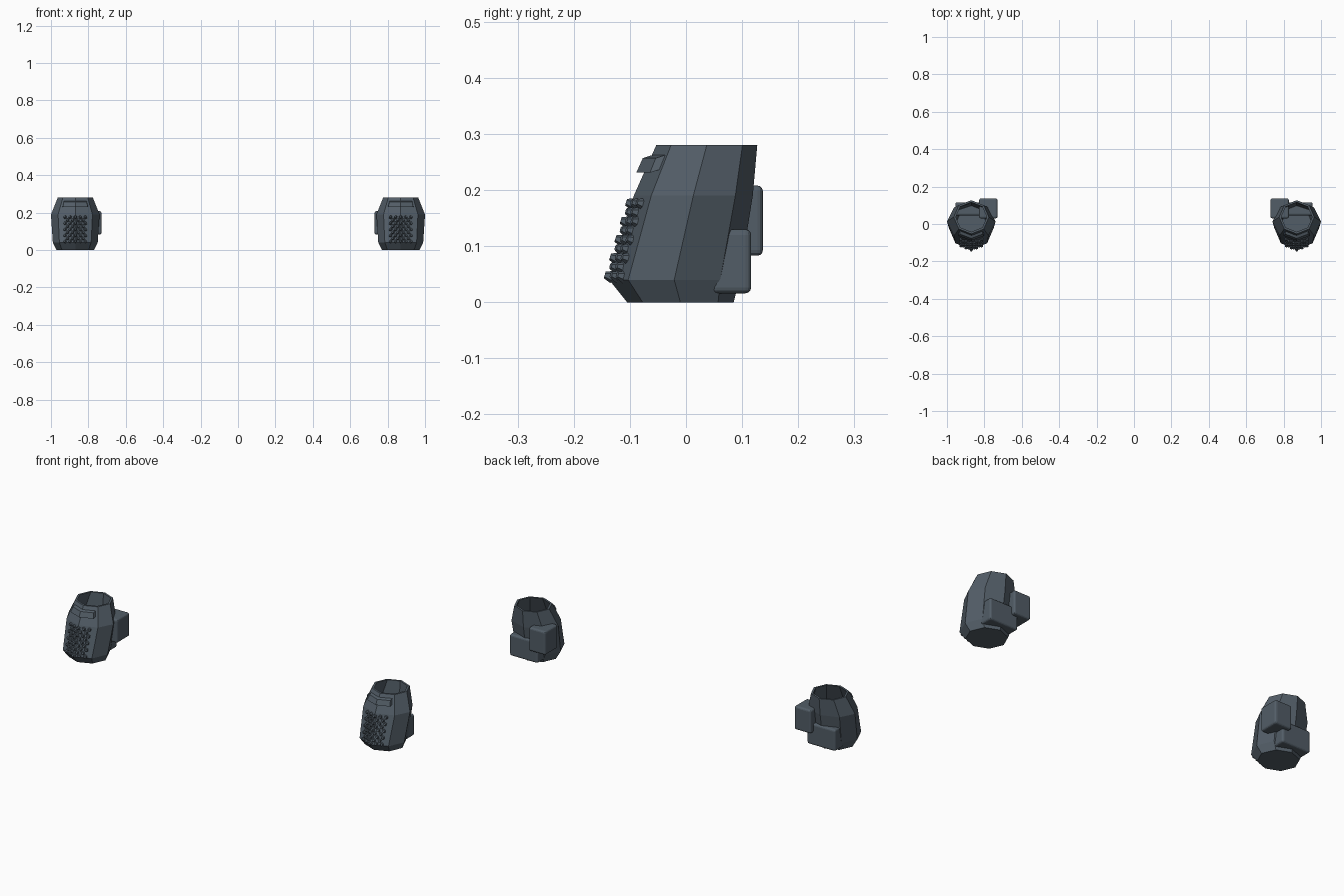
import bpy, bmesh, math
from mathutils import Vector, Matrix

if "Cube" in bpy.data.objects:
    bpy.data.objects.remove(bpy.data.objects["Cube"])

CX = 0.87
# rings: z, centre y, half width x, half depth y
RINGS = [(0.0, -0.01, 0.1, 0.095), (0.04, -0.021, 0.12, 0.116),
         (0.19, 0.013, 0.13, 0.106), (0.28, 0.037, 0.094, 0.09)]


def make(name, bm):
    """Turn a bmesh into an object mirrored to the other side."""
    bmesh.ops.recalc_face_normals(bm, faces=bm.faces[:])
    me = bpy.data.meshes.new(name)
    bm.to_mesh(me)
    bm.free()
    ob = bpy.data.objects.new(name, me)
    bpy.context.collection.objects.link(ob)
    ob.data.materials.append(mat)
    m = ob.modifiers.new("mirror", 'MIRROR')
    m.use_mirror_merge = False
    return ob


def ring_at(z):
    for a, b in zip(RINGS, RINGS[1:]):
        if a[0] <= z <= b[0]:
            t = (z - a[0]) / (b[0] - a[0])
            return [p + (q - p) * t for p, q in zip(a, b)]


def front(u, z):
    """Point on the two front facets; u runs -1..1 across them."""
    _, cy, rx, ry = ring_at(z)
    k = math.sqrt(0.5)
    return Vector((CX + u * k * rx, cy - ry + abs(u) * (1 - k) * ry, z))


def front_normal(u, z):
    s = 0.01 if u >= 0 else -0.01
    p = front(u, z)
    n = (front(u + s, z) - p).cross(front(u, z + 0.002) - p).normalized()
    return n if n.y < 0 else -n


mat = bpy.data.materials.new("slate")
mat.diffuse_color = (0.085, 0.11, 0.135, 1)
mat.use_nodes = True
mat.node_tree.nodes["Principled BSDF"].inputs["Base Color"].default_value = mat.diffuse_color

# hollow eight-sided shell: outside rings, then inside rings back down
bm = bmesh.new()
W = 0.011
prof = RINGS + [(max(z, 0.012), cy, rx - W, ry - W) for z, cy, rx, ry in reversed(RINGS)]
loops = []
for z, cy, rx, ry in prof:
    loops.append([bm.verts.new((CX + rx * math.cos(i * math.pi / 4),
                                cy + ry * math.sin(i * math.pi / 4), z)) for i in range(8)])
for a, b in zip(loops, loops[1:]):
    for i in range(8):
        j = (i + 1) % 8
        bm.faces.new((a[i], a[j], b[j], b[i]))
bm.faces.new(loops[0])
bm.faces.new(loops[-1])
make("shell", bm)

# bent strip across the upper front
bm = bmesh.new()
secs = []
for u in (-0.85, 0, 0.85):
    lo, hi = front(u, 0.236), front(u, 0.262)
    d = Vector((0, -0.016, -0.005))
    secs.append([bm.verts.new(p) for p in (lo - d * 0.3, lo + d, hi + d, hi - d * 0.3)])
for a, b in zip(secs, secs[1:]):
    for i in range(4):
        j = (i + 1) % 4
        bm.faces.new((a[i], a[j], b[j], b[i]))
bm.faces.new(secs[0])
bm.faces.new(secs[-1])
make("front_strip", bm)

# staggered grip studs on the front facets
bm = bmesh.new()
for r in range(9):
    z = 0.046 + r * 0.0162
    n = 5 if r % 2 == 0 else 4
    for c in range(n):
        x = (c - (n - 1) / 2) * 0.027
        u = x / (ring_at(z)[2] * math.sqrt(0.5))
        nrm = front_normal(u, z)
        if abs(u) < 0.01:
            nrm.x = 0
            nrm.normalize()
        rot = nrm.to_track_quat('Z', 'Y').to_matrix().to_4x4()
        bmesh.ops.create_cone(bm, cap_ends=True, segments=6, radius1=0.0115, radius2=0.006,
                              depth=0.014, matrix=Matrix.Translation(front(u, z) + nrm * 0.003) @ rot)
make("grip_studs", bm)


# rounded boxes on the back
def box(name, lo, hi):
    bm = bmesh.new()
    lo, hi = Vector(lo), Vector(hi)
    bmesh.ops.create_cube(bm, size=1, matrix=Matrix.Translation((lo + hi) / 2)
                          @ Matrix.Diagonal((*(hi - lo), 1)))
    bmesh.ops.bevel(bm, geom=bm.edges[:], offset=0.01, segments=3, profile=0.5, affect='EDGES')
    make(name, bm)


box("upper_back_box", (0.73, 0.03, 0.083), (0.828, 0.137, 0.208))
box("lower_back_box", (0.79, 0.045, 0.016), (0.955, 0.116, 0.13))
